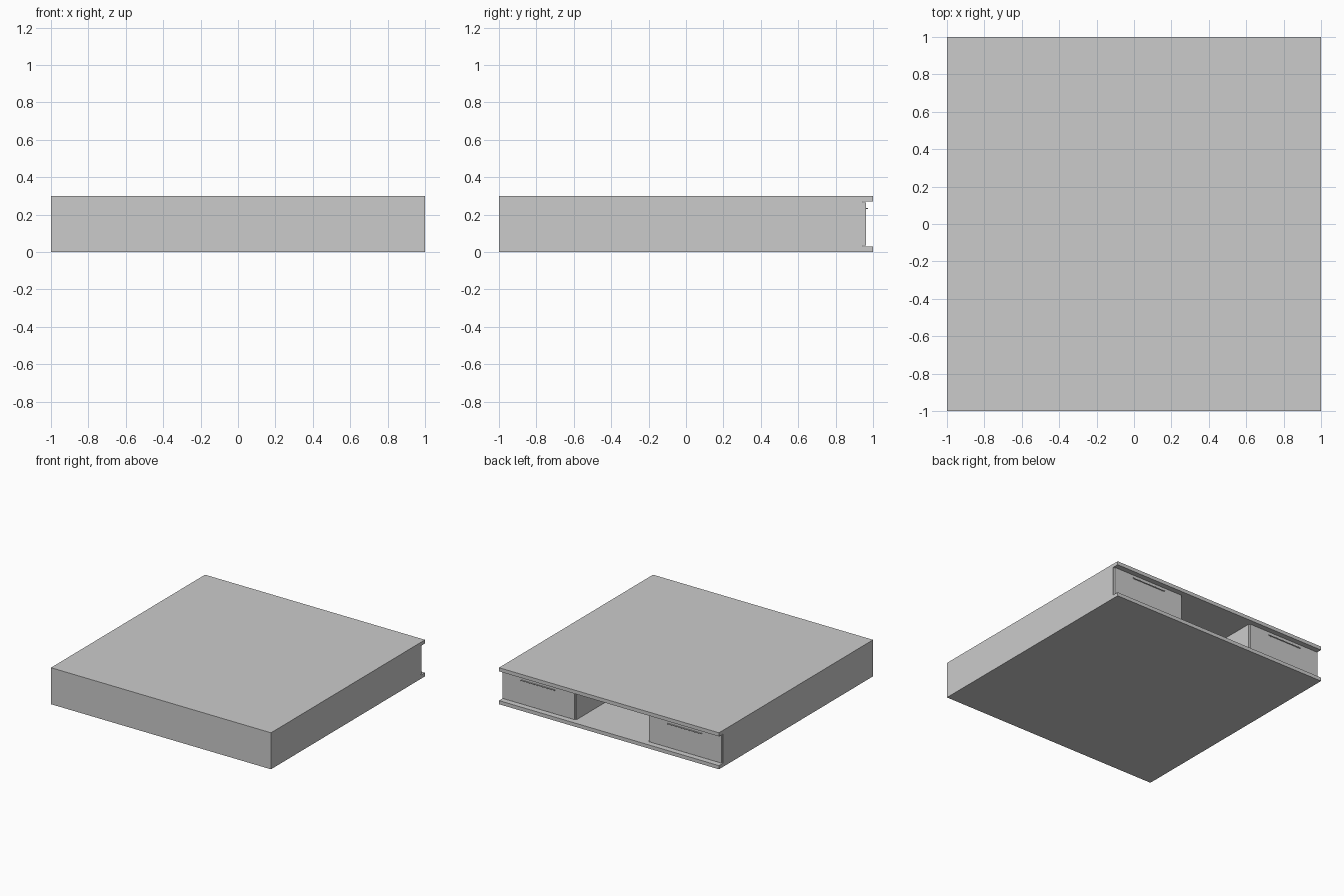
import bpy
from math import pi

if "Cube" in bpy.data.objects:
    bpy.data.objects.remove(bpy.data.objects["Cube"])


def box(name, x, y, z):
    """Box from (min, max) ranges on each axis."""
    bpy.ops.mesh.primitive_cube_add(
        size=1, location=[(a + b) / 2 for a, b in (x, y, z)])
    ob = bpy.context.object
    ob.name = name
    ob.scale = [b - a for a, b in (x, y, z)]
    bpy.ops.object.transform_apply(location=False, rotation=False, scale=True)
    return ob


def rod(name, centre, length, radius, rotation):
    bpy.ops.mesh.primitive_cylinder_add(
        vertices=12, radius=radius, depth=length, location=centre, rotation=rotation)
    bpy.context.object.name = name
    bpy.ops.object.shade_smooth_by_angle()


BOARD = 0.03      # thickness of the top and bottom boards
BACK = 0.945      # where the upright panels stop
FACE = 0.962      # outer face of the drawers
HEIGHT = 0.3
INNER = (BOARD, HEIGHT - BOARD)

# Carcass: boards and closed front
box("bottom_board", (-1, 1), (-1, 1), (0, BOARD))
box("top_board", (-1, 1), (-1, 1), (HEIGHT - BOARD, HEIGHT))
box("front_panel", (-1, 1), (-1, -1 + BOARD), INNER)

for side, s in (("left", -1), ("right", 1)):
    def span(a, b):
        return tuple(sorted((s * a, s * b)))

    # Outer side and divider of the open middle bay
    box(side + "_side_panel", span(0.97, 1), (-1 + BOARD, BACK), INNER)
    box(side + "_divider", span(0.333, 0.363), (-1 + BOARD, BACK), INNER)

    # Drawer front laid over the panel edges
    box(side + "_drawer_front", span(0.338, 0.995), (BACK, FACE), (0.035, 0.265))

    # Bar handle on two short posts
    rod(side + "_handle_bar", (s * 0.667, 0.97, 0.233), 0.31, 0.004, (0, pi / 2, 0))
    for i, dx in enumerate((-0.13, 0.13)):
        rod(f"{side}_handle_post_{i}", (s * 0.667 + dx, 0.965, 0.233),
            0.012, 0.003, (pi / 2, 0, 0))
